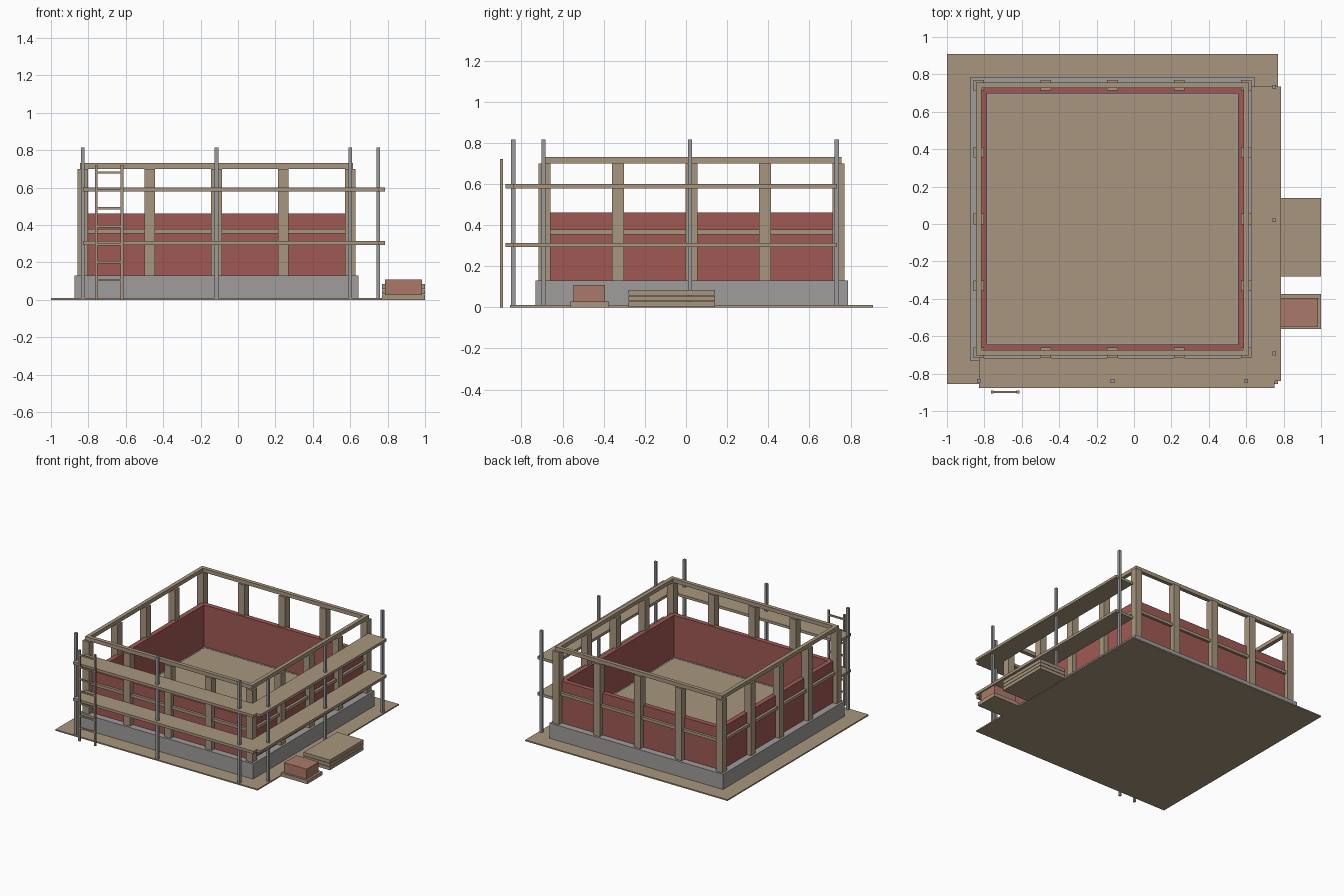
import bpy, bmesh

old = bpy.data.objects.get("Cube")
if old:
    bpy.data.objects.remove(old, do_unlink=True)


def material(name, rgb):
    m = bpy.data.materials.new(name)
    m.use_nodes = True
    m.diffuse_color = (*rgb, 1)
    m.node_tree.nodes["Principled BSDF"].inputs["Base Color"].default_value = (*rgb, 1)
    return m


TAN = material("tan_timber", (0.39, 0.305, 0.21))
RED = material("red_wall", (0.35, 0.1, 0.088))
CLAY = material("clay_brick", (0.41, 0.195, 0.144))
GREY = material("grey_concrete", (0.35, 0.34, 0.33))
STEEL = material("grey_steel", (0.33, 0.33, 0.34))

# Centre of the building on the plot
CX, CY = -0.115, 0.027


def build(name, mat, boxes):
    """One object from boxes given as (x0, x1, y0, y1, z0, z1)."""
    bm = bmesh.new()
    for x0, x1, y0, y1, z0, z1 in boxes:
        verts = bmesh.ops.create_cube(bm, size=1)["verts"]
        for v in verts:
            v.co.x = x1 if v.co.x > 0 else x0
            v.co.y = y1 if v.co.y > 0 else y0
            v.co.z = z1 if v.co.z > 0 else z0
    mesh = bpy.data.meshes.new(name)
    bm.to_mesh(mesh)
    bm.free()
    mesh.materials.append(mat)
    obj = bpy.data.objects.new(name, mesh)
    bpy.context.collection.objects.link(obj)
    return obj


def ring(name, mat, outer, inner, z0, z1):
    """Mitred square frame around the building centre."""
    bm = bmesh.new()
    corners = [(-1, -1), (1, -1), (1, 1), (-1, 1)]
    loops = [[bm.verts.new((CX + r * x, CY + r * y, z)) for x, y in corners]
             for r, z in ((outer, z0), (outer, z1), (inner, z1), (inner, z0))]
    for k in range(4):
        a, b = loops[k], loops[(k + 1) % 4]
        for i in range(4):
            j = (i + 1) % 4
            bm.faces.new((a[i], a[j], b[j], b[i]))
    bmesh.ops.recalc_face_normals(bm, faces=bm.faces)
    mesh = bpy.data.meshes.new(name)
    bm.to_mesh(mesh)
    bm.free()
    mesh.materials.append(mat)
    obj = bpy.data.objects.new(name, mesh)
    bpy.context.collection.objects.link(obj)


# Plot, foundation and floor
build("ground_slab", TAN, [(-1, 0.77, -0.855, 0.91, 0, 0.01)])
ring("foundation", GREY, 0.76, 0.66, 0.004, 0.13)
build("floor", TAN, [(CX - 0.67, CX + 0.67, CY - 0.67, CY + 0.67, 0.1, 0.128)])

# Walls and timber frame
ring("brick_wall", RED, 0.708, 0.67, 0.125, 0.46)
ring("middle_rail", TAN, 0.728, 0.704, 0.355, 0.378)
ring("top_beam", TAN, 0.73, 0.7, 0.7, 0.73)

posts = []
for i in range(-2, 3):
    for j in range(-2, 3):
        if max(abs(i), abs(j)) < 2:
            continue
        x, y = CX + i * 0.3575, CY + j * 0.3575
        hx = 0.0285
        posts.append((x - hx, x + hx, y - hx, y + hx, 0.13, 0.7))
build("wall_posts", TAN, posts)

# Scaffold along the front and one side
spots = [(CX + d, -0.84) for d in (-0.715, 0, 0.715)]
spots += [(0.75, CY - 0.007 + d) for d in (-0.713, 0, 0.713)]
r = 0.01
build("scaffold_poles", STEEL,
      [(x - r, x + r, y - r, y + r, 0.005, 0.815) for x, y in spots])
for level, z in (("lower", 0.292), ("upper", 0.578)):
    build(level + "_front_plank", TAN, [(-0.83, 0.75, -0.877, -0.717, z, z + 0.021)])
    build(level + "_side_plank", TAN, [(0.627, 0.787, -0.84, 0.735, z, z + 0.021)])

# Ladder
build("ladder_rails", TAN,
      [(x, x + 0.015, -0.905, -0.89, 0, 0.72) for x in (-0.765, -0.628)])
build("ladder_rungs", TAN,
      [(-0.755, -0.62, -0.903, -0.892, z - 0.006, z + 0.006)
       for z in [0.105 + 0.096 * k for k in range(7)]])

# Stacked boards
build("board_stack", TAN,
      [(0.77, 1, -0.28, 0.14, z, z + 0.025) for z in (0.002, 0.03, 0.058)])

# Brick pile on its pallet
build("pallet", TAN, [(0.77, 1, -0.562, -0.375, 0, 0.029)])
build("brick_pile", CLAY, [(0.787, 0.983, -0.547, -0.395, 0.029, 0.108)])
